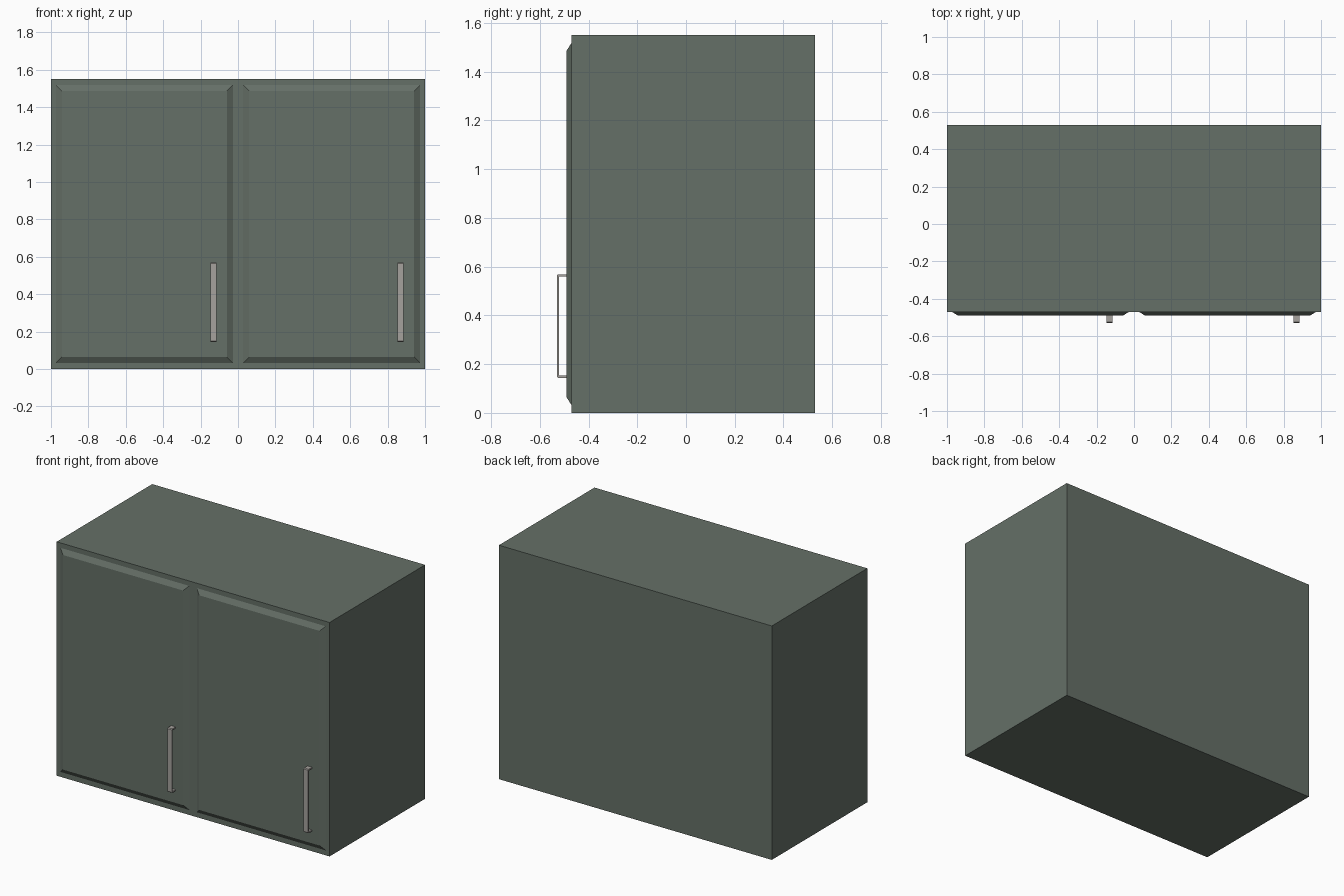
import bpy, bmesh

if "Cube" in bpy.data.objects:
    bpy.data.objects.remove(bpy.data.objects["Cube"])


def material(name, rgb):
    m = bpy.data.materials.new(name)
    m.diffuse_color = (*rgb, 1)
    m.use_nodes = True
    m.node_tree.nodes["Principled BSDF"].inputs["Base Color"].default_value = m.diffuse_color
    return m


PAINT = material("green_grey_paint", (0.13, 0.16, 0.135))
METAL = material("warm_grey_metal", (0.38, 0.36, 0.34))


def add_object(name, bm, mat):
    bmesh.ops.recalc_face_normals(bm, faces=bm.faces)
    mesh = bpy.data.meshes.new(name)
    bm.to_mesh(mesh)
    bm.free()
    mesh.materials.append(mat)
    ob = bpy.data.objects.new(name, mesh)
    bpy.context.collection.objects.link(ob)
    return ob


def box(name, x, y, z, mat, inset=0):
    """Box from ranges; inset narrows the front (-y) face into a raised panel."""
    bm = bmesh.new()
    bmesh.ops.create_cube(bm, size=1)
    for v in bm.verts:
        sx, sz = v.co.x * 2, v.co.z * 2
        d = inset if v.co.y < 0 else 0
        v.co = (sum(x) / 2 + sx * ((x[1] - x[0]) / 2 - d),
                y[0] if v.co.y < 0 else y[1],
                sum(z) / 2 + sz * ((z[1] - z[0]) / 2 - d))
    return add_object(name, bm, mat)


def handle(name, x0, x1):
    """U-shaped flat bar with clipped corners, extruded across x."""
    front, back, top, bottom = -0.53, -0.485, 0.568, 0.144
    t, c = 0.009, 0.005
    profile = [(back, top), (front + c, top), (front, top - c),
               (front, bottom + c), (front + c, bottom), (back, bottom),
               (back, bottom + t), (front + t, bottom + t),
               (front + t, top - t), (back, top - t)]
    bm = bmesh.new()
    face = bm.faces.new([bm.verts.new((x0, y, z)) for y, z in profile])
    ext = bmesh.ops.extrude_face_region(bm, geom=[face])
    verts = [g for g in ext["geom"] if isinstance(g, bmesh.types.BMVert)]
    bmesh.ops.translate(bm, verts=verts, vec=(x1 - x0, 0, 0))
    return add_object(name, bm, METAL)


# Cabinet body
box("cabinet_body", (-1, 1), (-0.47, 0.53), (0, 1.55), PAINT)

# Two bevelled doors, each with a handle low on its right side
for side, cx in (("left", -0.5), ("right", 0.5)):
    box(f"{side}_door", (cx - 0.474, cx + 0.474), (-0.49, -0.469),
        (0.031, 1.519), PAINT, inset=0.033)
    handle(f"{side}_handle", cx + 0.353, cx + 0.386)
